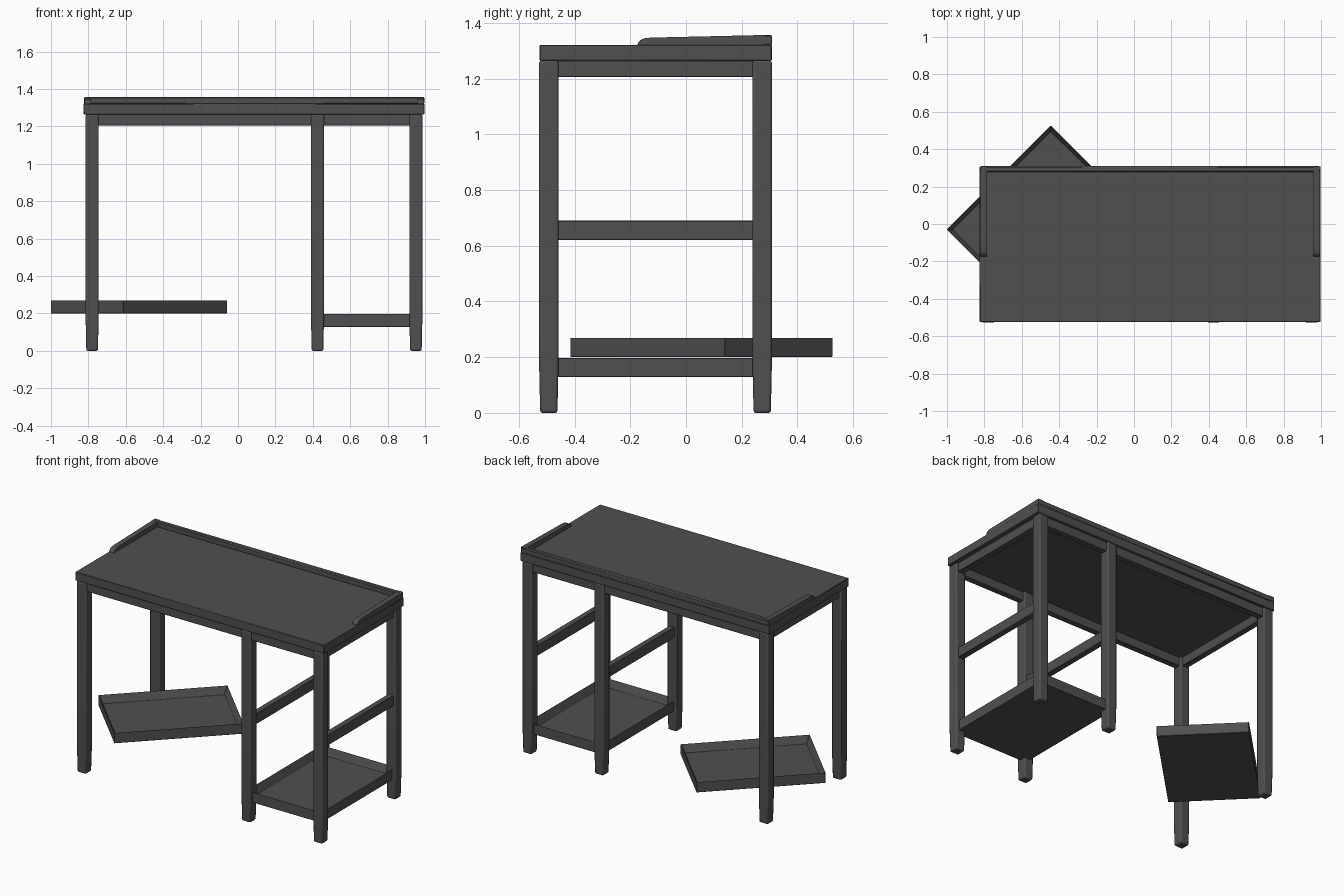
import bpy, bmesh, math
from mathutils import Matrix, Vector

if "Cube" in bpy.data.objects:
    bpy.data.objects.remove(bpy.data.objects["Cube"])

charcoal = bpy.data.materials.new("charcoal_grey")
charcoal.diffuse_color = (0.08, 0.08, 0.083, 1)
charcoal.use_nodes = True
charcoal.node_tree.nodes["Principled BSDF"].inputs["Base Color"].default_value = charcoal.diffuse_color


def finish(bm, name, bevel=0.0, segments=2, angle=40):
    bmesh.ops.recalc_face_normals(bm, faces=bm.faces)
    me = bpy.data.meshes.new(name)
    bm.to_mesh(me)
    bm.free()
    me.materials.append(charcoal)
    ob = bpy.data.objects.new(name, me)
    bpy.context.collection.objects.link(ob)
    if bevel:
        mod = ob.modifiers.new("bevel", 'BEVEL')
        mod.width, mod.segments = bevel, segments
        mod.limit_method, mod.angle_limit = 'ANGLE', math.radians(30)
    bpy.ops.object.select_all(action='DESELECT')
    bpy.context.view_layer.objects.active = ob
    ob.select_set(True)
    bpy.ops.object.shade_smooth_by_angle(angle=math.radians(angle))
    return ob


def box(name, x, y, z, bevel=0.003):
    """Box from (min, max) pairs."""
    bm = bmesh.new()
    bmesh.ops.create_cube(bm, size=1)
    for v in bm.verts:
        v.co = Vector([(r[0] + r[1]) / 2 + c * (r[1] - r[0]) for c, r in zip(v.co, (x, y, z))])
    return finish(bm, name, bevel, 1)


def leg(name, x, y):
    """Square post with softened corners and a slightly tapered foot."""
    bm = bmesh.new()
    rings = [(0.0, 0.031), (0.16, 0.0345), (1.265, 0.0345)]
    loops = [[bm.verts.new((x + sx * h, y + sy * h, z))
              for sx, sy in ((-1, -1), (1, -1), (1, 1), (-1, 1))] for z, h in rings]
    for a, b in zip(loops, loops[1:]):
        for i in range(4):
            j = (i + 1) % 4
            bm.faces.new((a[i], a[j], b[j], b[i]))
    bm.faces.new(loops[0][::-1])
    bm.faces.new(loops[-1])
    return finish(bm, name, 0.008, 2, 50)


def tray(name, cx, cy, z0, angle):
    """Shallow open tray: bottom panel with a raised rim."""
    bm = bmesh.new()
    bmesh.ops.create_cube(bm, size=1)
    bmesh.ops.scale(bm, vec=(0.548, 0.786, 0.07), verts=bm.verts)
    top = [f for f in bm.faces if f.normal.z > 0.9]
    bmesh.ops.inset_region(bm, faces=top, thickness=0.033)
    bmesh.ops.translate(bm, vec=(0, 0, -0.052), verts=top[0].verts)
    bmesh.ops.transform(bm, matrix=Matrix.Translation((cx, cy, z0 + 0.035))
                        @ Matrix.Rotation(angle, 4, 'Z'), verts=bm.verts)
    return finish(bm, name, 0.002, 1)


def side_rail(name, x0, x1):
    """Low side lip, sloping up to the back with a rounded front end."""
    profile = [(-0.175, 1.318), (-0.172, 1.329), (-0.163, 1.339), (-0.148, 1.345),
               (-0.125, 1.347), (0.307, 1.357), (0.307, 1.318)]
    bm = bmesh.new()
    face = bm.faces.new([bm.verts.new((x0, y, z)) for y, z in profile])
    ext = bmesh.ops.extrude_face_region(bm, geom=[face])
    bmesh.ops.translate(bm, vec=(x1 - x0, 0, 0),
                        verts=[g for g in ext["geom"] if isinstance(g, bmesh.types.BMVert)])
    return finish(bm, name)


# Worktop and the lips along its back and sides
box("desktop", (-0.825, 0.998), (-0.525, 0.308), (1.264, 1.321))
box("back_lip", (-0.823, 0.996), (0.278, 0.309), (1.318, 1.357), 0.006)
side_rail("left_lip", -0.822, -0.786)
side_rail("right_lip", 0.959, 0.995)

# Six legs
LEGS_X = {"left": -0.78, "middle": 0.425, "right": 0.951}
LEGS_Y = {"front": -0.4925, "back": 0.2735}
for xn, x in LEGS_X.items():
    for yn, y in LEGS_Y.items():
        leg(f"{yn}_{xn}_leg", x, y)

# Apron under the worktop
T = 0.02
for yn, y in LEGS_Y.items():
    box(f"{yn}_apron", (-0.78, 0.951), (y - T, y + T), (1.205, 1.266))
for xn in ("left", "right"):
    x = LEGS_X[xn]
    box(f"{xn}_apron", (x - T, x + T), (-0.49, 0.273), (1.205, 1.266))

# Cross bars halfway up the shelf bay
for xn in ("middle", "right"):
    x = LEGS_X[xn]
    box(f"{xn}_cross_bar", (x - T, x + T), (-0.49, 0.273), (0.62, 0.69))

# Fixed tray shelf and the loose turned tray (footrest)
tray("tray_shelf", 0.688, -0.11, 0.128, 0)
tray("loose_tray", -0.53, 0.055, 0.2, -math.pi / 4)
